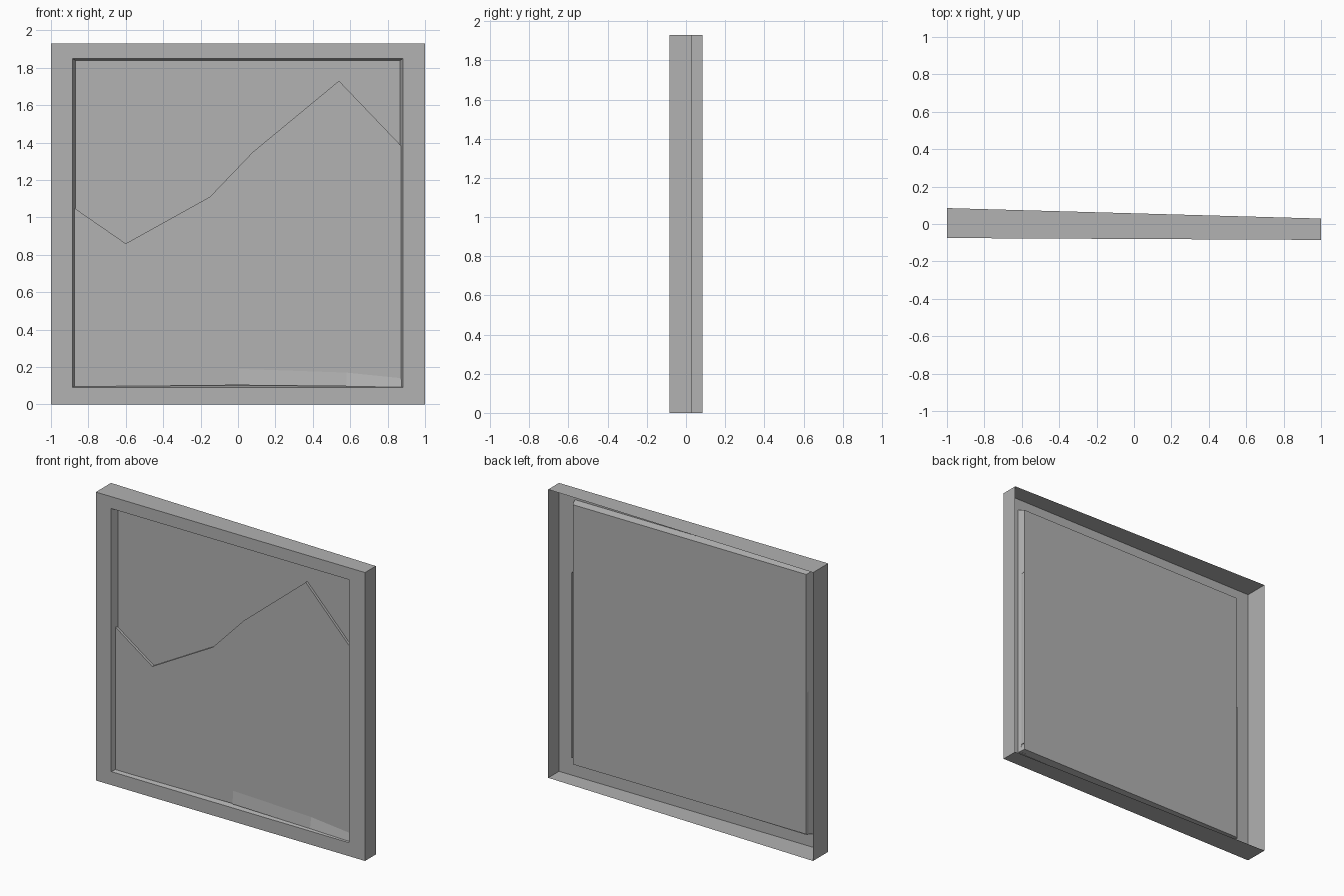
import bpy
import bmesh

if "Cube" in bpy.data.objects:
    bpy.data.objects.remove(bpy.data.objects["Cube"], do_unlink=True)

grey = bpy.data.materials.new("plain_grey")
grey.use_nodes = True
grey.diffuse_color = (0.445, 0.445, 0.445, 1)
grey.node_tree.nodes["Principled BSDF"].inputs["Base Color"].default_value = grey.diffuse_color


def front(x, depth=0.0):
    """Depth of the slightly skewed front plane."""
    return -0.08 - 0.005 * x + depth


def back(x):
    """Depth of the open rear rim, thicker on the right-hand side."""
    return 0.057 - 0.028 * x


def ring(bm, left, right, low, high, depth_at):
    corners = [(left, low), (right, low), (right, high), (left, high)]
    return [bm.verts.new((x, depth_at(x), z)) for x, z in corners]


def bridge(bm, outer, inner):
    n = len(outer)
    for i in range(n):
        j = (i + 1) % n
        bm.faces.new((outer[i], outer[j], inner[j], inner[i]))


def finish(bm, name):
    mesh = bpy.data.meshes.new(name)
    bm.to_mesh(mesh)
    bm.free()
    mesh.materials.append(grey)
    obj = bpy.data.objects.new(name, mesh)
    bpy.context.collection.objects.link(obj)
    return obj


# Frame: open-backed shell with a sloping recess
RECESS = 0.045
bm = bmesh.new()
rim = ring(bm, -1, 1, 0, 1.93, back)
face = ring(bm, -1, 1, 0, 1.93, front)
opening = ring(bm, -0.886, 0.882, 0.09, 1.85, front)
floor = ring(bm, -0.868, 0.866, 0.10, 1.838, lambda x: front(x, RECESS))
for outer, inner in ((rim, face), (face, opening), (opening, floor)):
    bridge(bm, outer, inner)
finish(bm, "frame")

# Backing panel closing the recess
bm = bmesh.new()
bm.faces.new(ring(bm, -0.868, 0.866, 0.10, 1.838, lambda x: front(x, RECESS)))
finish(bm, "backing_panel")

# Raised lower panel with a jagged top edge
STEP = 0.028
ridge = [(0.875, 1.38), (0.54, 1.73), (0.08, 1.35), (-0.15, 1.11), (-0.6, 0.86), (-0.875, 1.05)]
foot = [(-0.875, 0.095), (0, 0.103)]
fold = [(0, 0.19), (0.58, 0.17), (0.875, 0.14)]
outline = ridge + foot + fold
bm = bmesh.new()
near = [bm.verts.new((x, front(x, STEP), z)) for x, z in outline]
far = [bm.verts.new((x, front(x, RECESS), z)) for x, z in outline]
bm.faces.new(near)
bridge(bm, far, near)
finish(bm, "lower_panel")

# Lower corner of the panel, bent gently forward
bm = bmesh.new()
upper = [bm.verts.new((x, front(x, STEP), z)) for x, z in fold]
hem = [(0, 0.103, 0.006), (0.58, 0.097, 0.012), (0.875, 0.092, 0.016)]
lower = [bm.verts.new((x, front(x, STEP - bend), z)) for x, z, bend in hem]
for i in range(2):
    bm.faces.new((lower[i], lower[i + 1], upper[i + 1], upper[i]))
finish(bm, "bent_corner")
